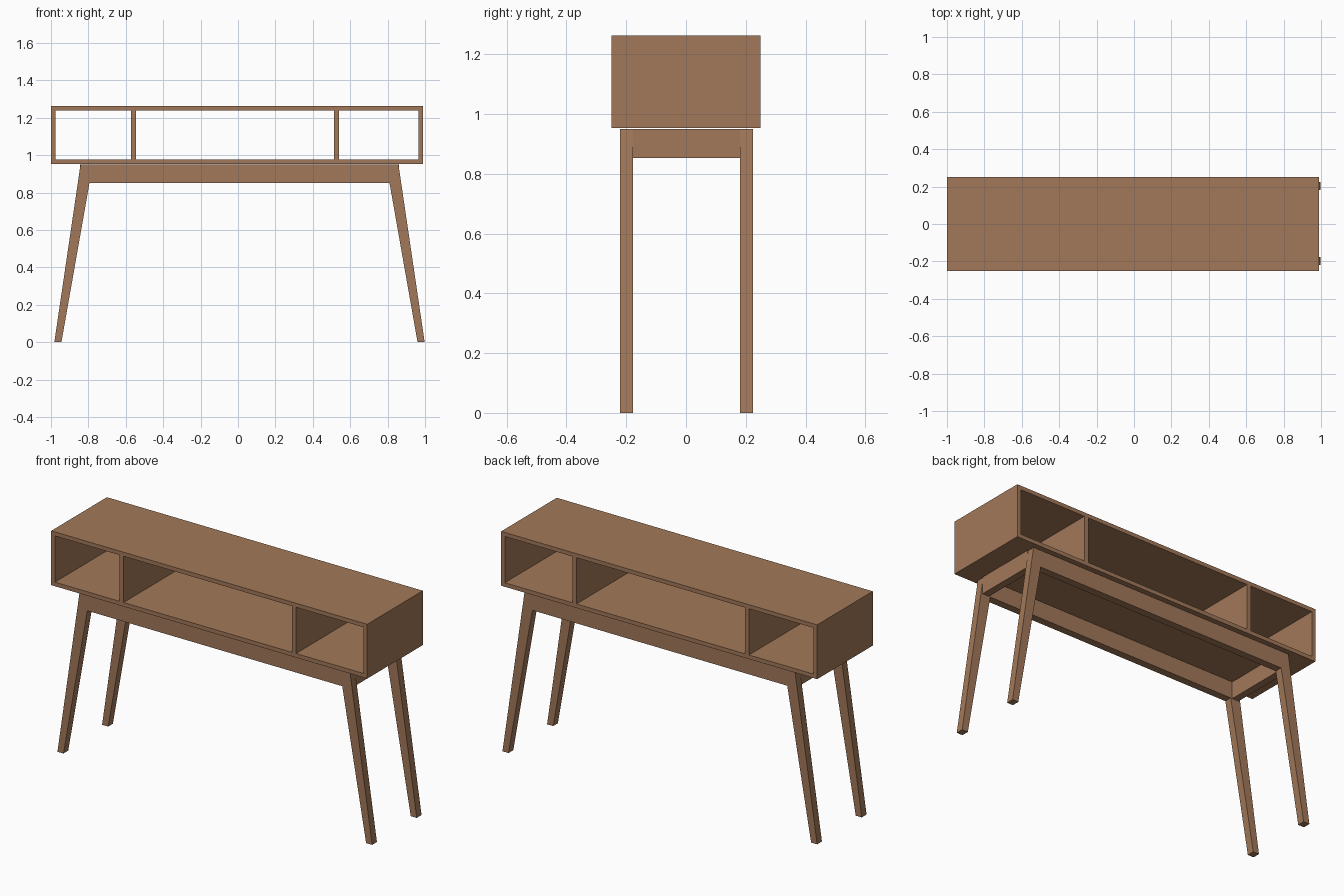
import bpy
import bmesh

if "Cube" in bpy.data.objects:
    bpy.data.objects.remove(bpy.data.objects["Cube"], do_unlink=True)

wood = bpy.data.materials.new("warm brown wood")
wood.use_nodes = True
colour = (0.36, 0.19, 0.10, 1)
wood.diffuse_color = colour
wood.node_tree.nodes["Principled BSDF"].inputs["Base Color"].default_value = colour


def extrude_profile(name, points, y0, y1):
    """Extrude an x-z outline from y0 to y1."""
    bm = bmesh.new()
    face = bm.faces.new([bm.verts.new((x, y0, z)) for x, z in points])
    result = bmesh.ops.extrude_face_region(bm, geom=[face])
    moved = [v for v in result["geom"] if isinstance(v, bmesh.types.BMVert)]
    bmesh.ops.translate(bm, verts=moved, vec=(0, y1 - y0, 0))
    bmesh.ops.recalc_face_normals(bm, faces=bm.faces)
    mesh = bpy.data.meshes.new(name)
    bm.to_mesh(mesh)
    bm.free()
    mesh.materials.append(wood)
    obj = bpy.data.objects.new(name, mesh)
    bpy.context.collection.objects.link(obj)
    return obj


def board(name, x0, x1, y0, y1, z0, z1):
    return extrude_profile(name, [(x0, z0), (x1, z0), (x1, z1), (x0, z1)], y0, y1)


# Open shelf box: four outer boards and two dividers
left, right, front, back = -1.0, 0.988, -0.25, 0.25
bottom, top, thick = 0.954, 1.263, 0.023
board("box_top", left, right, front, back, top - thick, top)
board("box_bottom", left, right, front, back, bottom, bottom + thick)
for name, x, width in (("box_right_side", left, thick),
                       ("box_left_side", right - thick, thick),
                       ("right_divider", -0.571, 0.026),
                       ("left_divider", 0.514, 0.026)):
    board(name, x, x + width, front, back, bottom + thick, top - thick)

# Splayed, tapering leg frames with their long rails
centre, rail_bottom, rail_top = 0.008, 0.852, 0.95
half = [(0.85, rail_top), (0.99, 0), (0.952, 0), (0.802, rail_bottom)]
outline = [(centre + x, z) for x, z in half]
outline += [(centre - x, z) for x, z in reversed(half)]
extrude_profile("front_legs_and_rail", outline, -0.22, -0.177)
extrude_profile("back_legs_and_rail", outline, 0.181, 0.224)

# Short rails joining the two frames
for name, side in (("left_end_rail", 1), ("right_end_rail", -1)):
    a, b = sorted((centre + side * 0.812, centre + side * 0.854))
    board(name, a, b, -0.177, 0.181, rail_bottom, rail_top)
